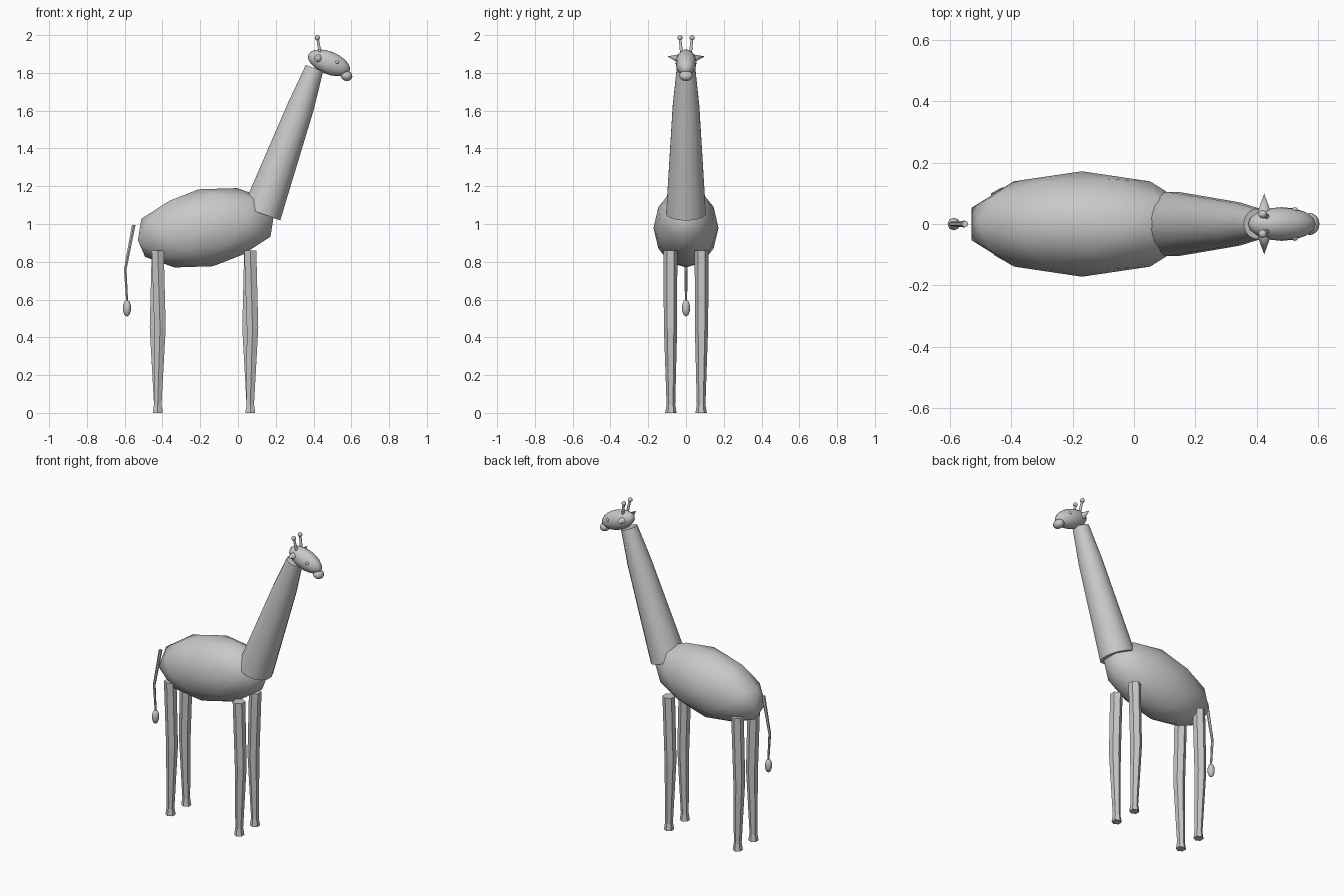
import bpy, bmesh, math
from mathutils import Vector, Matrix

cube = bpy.data.objects.get("Cube")
if cube:
    bpy.data.objects.remove(cube)

grey = bpy.data.materials.new("plain grey")
grey.use_nodes = True
colour = (0.58, 0.58, 0.58, 1)
grey.diffuse_color = colour
grey.node_tree.nodes["Principled BSDF"].inputs["Base Color"].default_value = colour


def finish(name, bm, smooth):
    bmesh.ops.recalc_face_normals(bm, faces=bm.faces)
    mesh = bpy.data.meshes.new(name)
    bm.to_mesh(mesh)
    bm.free()
    mesh.materials.append(grey)
    obj = bpy.data.objects.new(name, mesh)
    bpy.context.collection.objects.link(obj)
    if smooth:
        bpy.ops.object.select_all(action='DESELECT')
        obj.select_set(True)
        bpy.context.view_layer.objects.active = obj
        bpy.ops.object.shade_smooth_by_angle(angle=math.radians(50))
    return obj


def loft(name, rings, sides, smooth=False, tilt=0):
    """Capped tube through (x, y, z, radius) rings, leaning towards +x by tilt degrees."""
    bm = bmesh.new()
    turn = Matrix.Rotation(math.radians(tilt), 3, 'Y')
    loops = []
    for x, y, z, r in rings:
        angles = [math.tau * (i + 0.5) / sides for i in range(sides)]
        loops.append([bm.verts.new(Vector((x, y, z)) + turn @ Vector((r * math.cos(a), r * math.sin(a), 0)))
                      for a in angles])
    for low, high in zip(loops, loops[1:]):
        for i in range(sides):
            j = (i + 1) % sides
            bm.faces.new((low[i], low[j], high[j], high[i]))
    bm.faces.new(loops[0][::-1])
    bm.faces.new(loops[-1])
    return finish(name, bm, smooth)


def placed(centre, size, tilt):
    return (Matrix.Translation(centre) @ Matrix.Rotation(math.radians(tilt), 4, 'Y')
            @ Matrix.Diagonal((*size, 1)))


def ball(name, centre, size, tilt=0, segments=16, rings=10):
    bm = bmesh.new()
    bmesh.ops.create_uvsphere(bm, u_segments=segments, v_segments=rings, radius=1,
                              matrix=placed(centre, size, tilt))
    return finish(name, bm, True)


# Body: faceted ellipsoid, rising towards the chest
bm = bmesh.new()
bmesh.ops.create_icosphere(bm, subdivisions=2, radius=1,
                           matrix=placed((-0.17, 0, 0.98), (0.385, 0.172, 0.207), -10.5))
body = finish("body", bm, True)
for face in body.data.polygons:
    face.use_smooth = True

# Neck
loft("neck", [(0.125, 0, 1.055, 0.107), (0.332, 0, 1.62, 0.072), (0.405, 0, 1.825, 0.05)],
     16, True, 20)

# Head and muzzle
ball("head", (0.482, 0, 1.853), (0.118, 0.055, 0.06), 22)
ball("muzzle", (0.574, 0, 1.785), (0.032, 0.036, 0.027), 22)

for side, label in ((1, "left"), (-1, "right")):
    # Horns with round tips
    loft(label + "_horn", [(0.437, side * 0.022, 1.89, 0.009), (0.421, side * 0.032, 1.985, 0.007)], 8, True)
    ball(label + "_horn_tip", (0.42, side * 0.032, 1.986), (0.014,) * 3, 0, 10, 8)
    ball(label + "_eye", (0.525, side * 0.045, 1.857), (0.01,) * 3, 0, 10, 8)

    # Pointed ears
    bm = bmesh.new()
    bmesh.ops.create_cone(bm, cap_ends=True, segments=8, radius1=0.022, radius2=0, depth=0.062,
                          matrix=Matrix.Translation((0.425, side * 0.069, 1.882))
                          @ Matrix.Rotation(-side * math.radians(80), 4, 'X'))
    finish(label + "_ear", bm, True)

    # Six-sided legs with a slight knee bend and flared hooves
    for x, end in ((0.065, "front"), (-0.425, "back")):
        loft(f"{end}_{label}_leg",
             [(x, side * 0.08, 0, 0.03), (x, side * 0.08, 0.045, 0.023),
              (x - side * 0.012, side * 0.082, 0.45, 0.035), (x, side * 0.083, 0.86, 0.037)], 6)

# Tail and tuft
loft("tail", [(-0.587, 0, 0.59, 0.006), (-0.597, 0, 0.76, 0.008), (-0.552, 0, 0.995, 0.011)], 6)
ball("tail_tuft", (-0.588, 0, 0.555), (0.022, 0.022, 0.045), 0, 8, 5)
